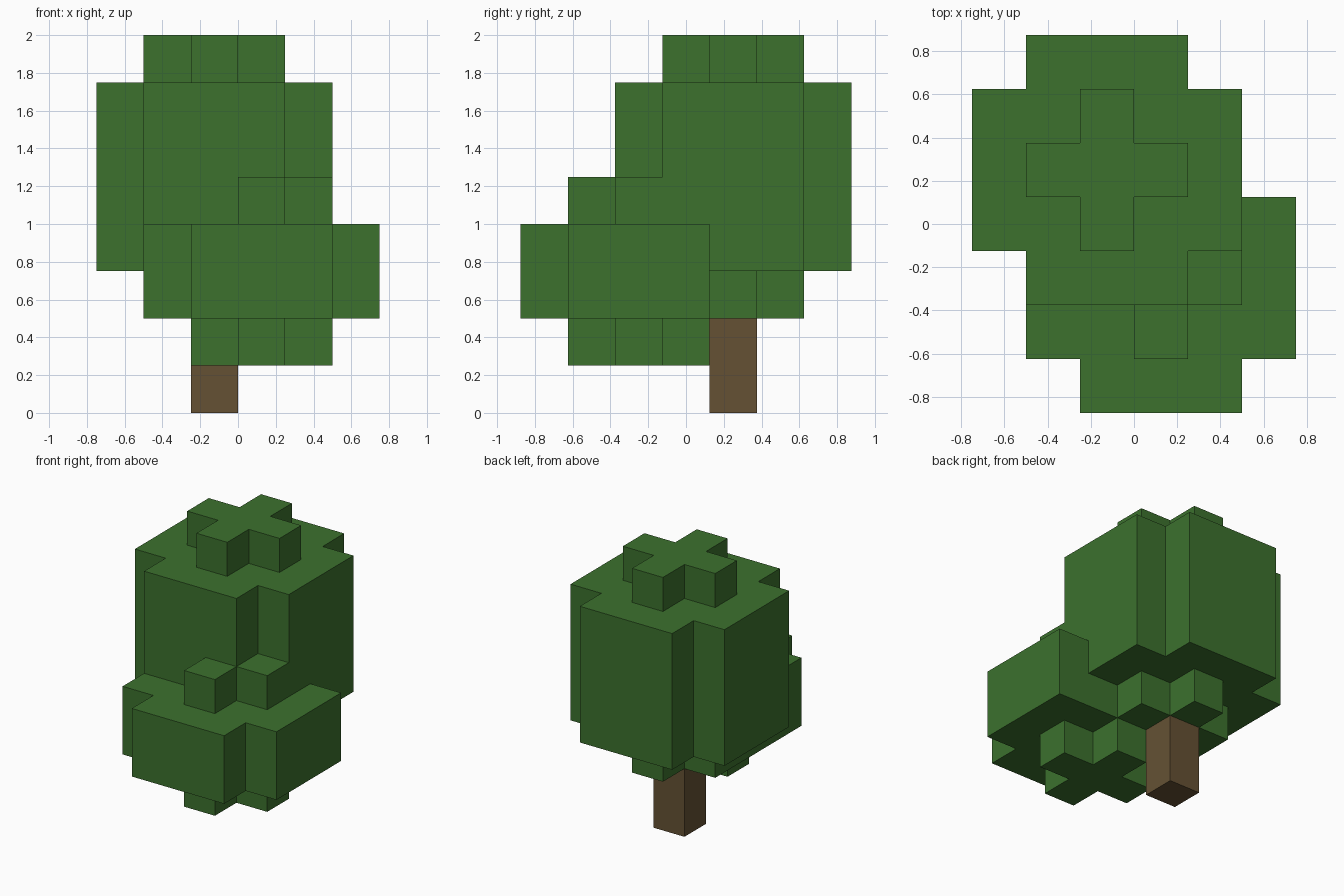
import bpy
import bmesh
from mathutils import Vector

cube = bpy.data.objects.get("Cube")
if cube:
    bpy.data.objects.remove(cube, do_unlink=True)

CELL = 0.25
ORIGIN = Vector((0, -CELL / 2, 0))


def flat_material(name, rgb):
    mat = bpy.data.materials.new(name)
    mat.use_nodes = True
    mat.diffuse_color = (*rgb, 1)
    mat.node_tree.nodes["Principled BSDF"].inputs["Base Color"].default_value = (*rgb, 1)
    return mat


def disc(cx, cy, radius, levels):
    """Square layers of cells with the four corner cells left out."""
    span = range(-radius, radius + 1)
    return {(cx + i, cy + j, k) for k in levels for i in span for j in span
            if not abs(i) == abs(j) == radius}


def blocks(name, cells, solid, material):
    """Mesh the faces of the cells that do not touch another solid cell."""
    bm = bmesh.new()
    for cell in sorted(cells):
        for axis in range(3):
            for side in (0, 1):
                neighbour = list(cell)
                neighbour[axis] += 2 * side - 1
                if tuple(neighbour) in solid:
                    continue
                u, v = (axis + 1) % 3, (axis + 2) % 3
                ring = []
                for a, b in ((0, 0), (1, 0), (1, 1), (0, 1)):
                    corner = Vector(cell)
                    corner[axis] += side
                    corner[u] += a
                    corner[v] += b
                    ring.append(bm.verts.new(corner * CELL + ORIGIN))
                bm.faces.new(ring if side else ring[::-1])
    bmesh.ops.remove_doubles(bm, verts=bm.verts, dist=CELL / 100)
    mesh = bpy.data.meshes.new(name)
    bm.to_mesh(mesh)
    bm.free()
    mesh.materials.append(material)
    obj = bpy.data.objects.new(name, mesh)
    bpy.context.collection.objects.link(obj)


leaf_green = flat_material("leaf_green", (0.045, 0.165, 0.027))
bark_brown = flat_material("bark_brown", (0.130, 0.083, 0.034))

# Trunk under the centre of the upper canopy
trunk = {(-1, 1, k) for k in range(2)}

# Upper canopy: tall body with a cross above and below
upper = disc(-1, 1, 2, range(3, 7)) | disc(-1, 1, 1, (2, 7))

# Lower canopy: shorter body in front, cut off flat at the trunk
lower = disc(0, -1, 2, (2, 3)) | disc(0, -1, 1, (1, 4))
lower = {c for c in lower if c[1] <= 0} - upper

solid = trunk | upper | lower
blocks("trunk", trunk, solid, bark_brown)
blocks("upper_canopy", upper, solid, leaf_green)
blocks("lower_canopy", lower, solid, leaf_green)
